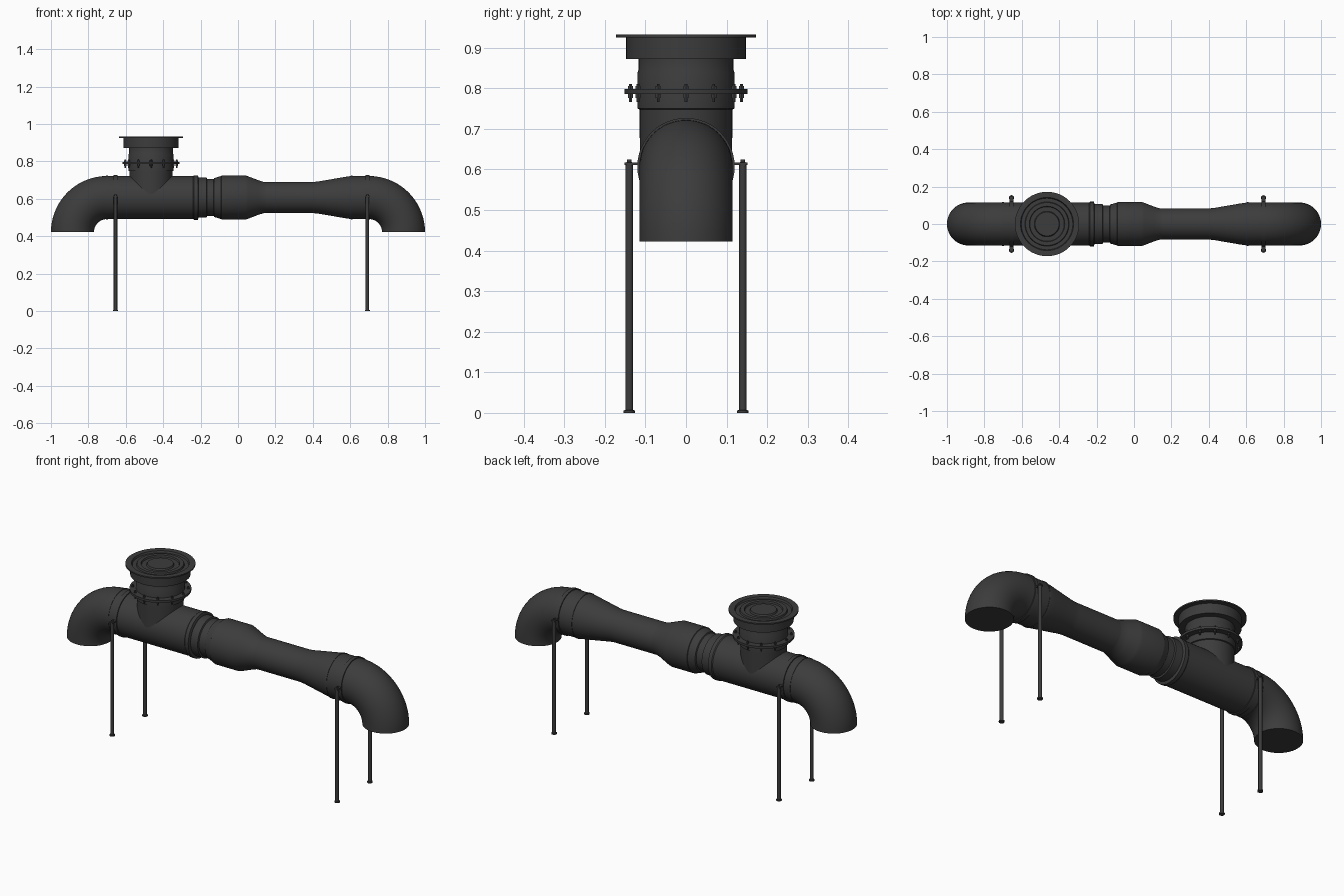
import bpy, bmesh
from math import sin, cos, pi, radians
from mathutils import Vector, Matrix

if "Cube" in bpy.data.objects:
    bpy.data.objects.remove(bpy.data.objects["Cube"])

AXIS_Z = 0.607      # height of the pipe centre line
R = 0.115           # main pipe radius
TEE_X = -0.465      # riser position

mat = bpy.data.materials.new("dark_iron")
mat.diffuse_color = (0.045, 0.045, 0.045, 1)
mat.use_nodes = True
mat.node_tree.nodes["Principled BSDF"].inputs["Base Color"].default_value = mat.diffuse_color


def finish(bm, name):
    bmesh.ops.recalc_face_normals(bm, faces=bm.faces)
    me = bpy.data.meshes.new(name)
    bm.to_mesh(me)
    bm.free()
    me.materials.append(mat)
    ob = bpy.data.objects.new(name, me)
    bpy.context.collection.objects.link(ob)
    bpy.ops.object.select_all(action='DESELECT')
    ob.select_set(True)
    bpy.context.view_layer.objects.active = ob
    bpy.ops.object.shade_smooth_by_angle(angle=radians(30))
    return ob


def sweep(name, stations, n=48, closed=False):
    """Skin circles given as (centre, normal angle in the xz plane, radius)."""
    bm = bmesh.new()
    rings = []
    for c, a, r in stations:
        u = Vector((-sin(a), 0, cos(a)))
        v = Vector((0, 1, 0))
        rings.append([bm.verts.new(Vector(c) + r * (cos(t) * u + sin(t) * v))
                      for t in (2 * pi * i / n for i in range(n))])
    pairs = list(zip(rings, rings[1:]))
    if closed:
        pairs.append((rings[-1], rings[0]))
    for p, q in pairs:
        for i in range(n):
            j = (i + 1) % n
            bm.faces.new((p[i], p[j], q[j], q[i]))
    if not closed:
        bm.faces.new(rings[0])
        bm.faces.new(rings[-1])
    return finish(bm, name)


def lathe_x(name, prof, **kw):
    return sweep(name, [((x, 0, AXIS_Z), 0, r) for x, r in prof], **kw)


def lathe_z(name, x, y, prof, **kw):
    return sweep(name, [((x, y, z), pi / 2, r) for r, z in prof], **kw)


# Horizontal run: tee body, coupling, reducer and straight pipe
lathe_x("tee_body", [(-0.70, R), (-0.24, R), (-0.235, 0.119), (-0.215, 0.119),
                     (-0.21, 0.106)])
lathe_x("coupling", [(-0.22, 0.106), (-0.168, 0.106), (-0.165, 0.098), (-0.13, 0.098),
                     (-0.127, 0.104), (-0.09, 0.115), (-0.088, 0.118), (0.04, 0.118),
                     (0.055, 0.113), (0.11, 0.092), (0.136, 0.084), (0.15, 0.083)])
lathe_x("narrow_pipe", [(0.13, 0.083), (0.40, 0.083), (0.43, 0.086), (0.50, 0.098),
                        (0.57, 0.110), (0.605, R), (0.70, R)])

# Downturned elbows at both ends
for s, side in ((-1, "left"), (1, "right")):
    B = 0.185
    st = []
    for i in range(19):
        t = i / 18 * pi / 2
        st.append(((s * (0.70 + B * sin(t)), 0, AXIS_Z - B + B * cos(t)), -s * t, R))
    sweep(side + "_elbow", st)


# Weld beads and clamp straps around the pipe
def band(name, x, w, r):
    lathe_x(name, [(x - w, R - 0.003), (x - w, r), (x + w, r), (x + w, R - 0.003)],
            closed=True)


band("left_joint_bead", -0.70, 0.005, 0.117)
band("right_joint_bead", 0.607, 0.004, 0.117)

# Riser neck with flared collars
lathe_z("riser_neck", TEE_X, 0, [(0.1135, AXIS_Z + 0.005), (0.1145, 0.748), (0.12, 0.75),
                                 (0.12, 0.838), (0.117, 0.845), (0.117, 0.875)])
lathe_z("riser_flange", TEE_X, 0, [(0.115, 0.786), (0.152, 0.786), (0.152, 0.798),
                                   (0.115, 0.798)], closed=True)

# Drum head with rim and concentric steps on top
lathe_z("drum_head", TEE_X, 0, [(0.112, 0.872), (0.148, 0.872), (0.148, 0.925),
                                (0.172, 0.925), (0.172, 0.932), (0.142, 0.932),
                                (0.138, 0.922), (0.118, 0.922), (0.115, 0.930),
                                (0.095, 0.930), (0.092, 0.922), (0.068, 0.922),
                                (0.064, 0.930)])

# Flange bolts: shank, head and nut, twelve around
for i in range(12):
    a = i * pi / 6
    lathe_z(f"flange_bolt_{i + 1}", TEE_X + 0.137 * cos(a), 0.137 * sin(a),
            [(0.004, 0.766), (0.004, 0.776), (0.007, 0.776), (0.007, 0.786),
             (0.007, 0.800), (0.007, 0.805), (0.004, 0.805), (0.004, 0.810)], n=6)

# Support legs with feet, top nuts and clamp lugs
for x, side in ((-0.655, "left"), (0.692, "right")):
    band(side + "_clamp_strap", x, 0.010, 0.120)
    for s, end in ((-1, "front"), (1, "back")):
        lathe_z(f"{side}_{end}_leg", x, s * 0.14,
                [(0.014, 0), (0.014, 0.006), (0.0095, 0.007), (0.0095, 0.616),
                 (0.006, 0.618), (0.006, 0.624)], n=16)
        bm = bmesh.new()
        bmesh.ops.create_cube(bm, size=1, matrix=Matrix.Translation((x, s * 0.133, 0.614))
                              @ Matrix.Diagonal((0.02, 0.036, 0.006, 1)))
        finish(bm, f"{side}_{end}_clamp_lug")
